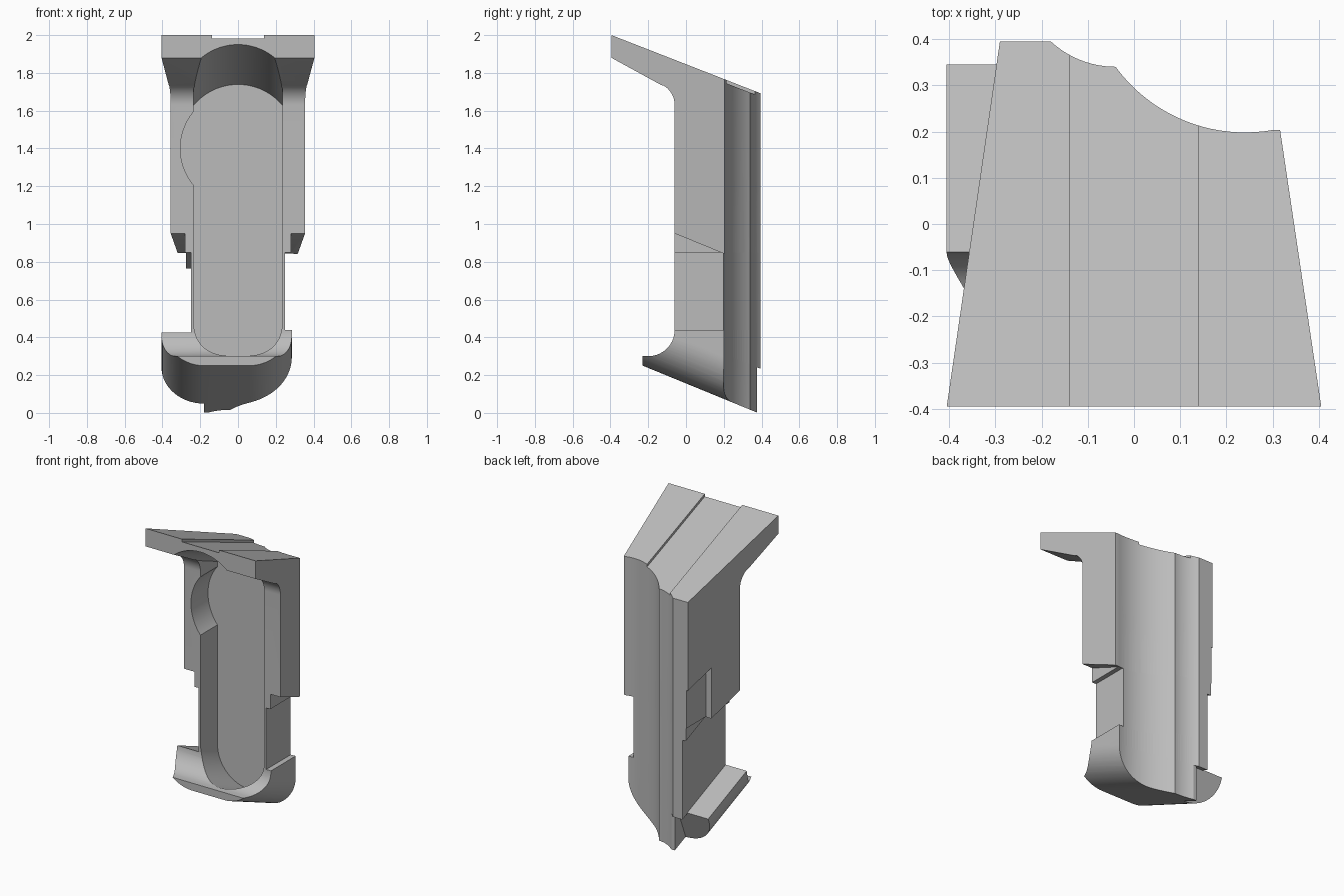
import bpy, bmesh
from math import sin, cos, radians

if "Cube" in bpy.data.objects:
    bpy.data.objects.remove(bpy.data.objects["Cube"], do_unlink=True)

SLOPE = 0.41   # tilt of the foot, pocket and step

grey = bpy.data.materials.new("plain_grey")
grey.use_nodes = True
grey.diffuse_color = (0.5, 0.5, 0.5, 1)
grey.node_tree.nodes["Principled BSDF"].inputs["Base Color"].default_value = (0.5, 0.5, 0.5, 1)


def arc(cx, cy, r, start, end, n=20):
    """Points on a circle, angles in degrees counted from the first axis."""
    angles = [radians(start + (end - start) * i / n) for i in range(n + 1)]
    return [(cx + r * cos(a), cy + r * sin(a)) for a in angles]


def prism(name, pts, axis, lo, hi, slope=0.0):
    """Extrude a flat outline along an axis; slope lowers z as y grows."""
    place = {"x": lambda p, t: (t, p[0], p[1]),
             "y": lambda p, t: (p[0], t, p[1] - slope * t),
             "z": lambda p, t: (p[0], p[1], t)}[axis]
    bm = bmesh.new()
    a, b = [[bm.verts.new(place(p, t)) for p in pts] for t in (lo, hi)]
    bm.faces.new(a)
    bm.faces.new(b[::-1])
    for i in range(len(pts)):
        j = (i + 1) % len(pts)
        bm.faces.new((a[i], b[i], b[j], a[j]))
    bmesh.ops.recalc_face_normals(bm, faces=bm.faces)
    mesh = bpy.data.meshes.new(name)
    bm.to_mesh(mesh)
    bm.free()
    mesh.materials.append(grey)
    obj = bpy.data.objects.new(name, mesh)
    bpy.context.collection.objects.link(obj)
    return obj


def combine(obj, other, operation):
    """Apply an exact boolean and discard the second object."""
    mod = obj.modifiers.new("cut", "BOOLEAN")
    mod.operation, mod.object, mod.solver = operation, other, "EXACT"
    bpy.context.view_layer.objects.active = obj
    bpy.ops.object.modifier_apply(modifier=mod.name)
    bpy.data.objects.remove(other, do_unlink=True)


def box_outline(a0, a1, b0, b1):
    return [(a0, b0), (a1, b0), (a1, b1), (a0, b1)]


def plan():
    """Tapered plan with two scooped hollows along the back."""
    pts = [(-0.405, -0.395), (0.405, -0.395), (0.316, 0.203)]
    pts += arc(0.24, 0.545, 0.347, 280, 216.2)
    pts += arc(-0.04, 0.546, 0.206, 268, 227.2, 10)
    pts += [(-0.29, 0.395)]
    return prism("plan_helper", pts, "z", -0.2, 2.2)


# Wide upper body with the overhanging sloped top
side = [(-0.395, 2.0), (-0.395, 1.88), (-0.13, 1.735)]
side += arc(-0.18, 1.63, 0.12, 58, 0, 12)
side += [(-0.06, 0.95), (0.42, 0.95 - SLOPE * 0.48), (0.42, 1.682)]
body = prism("shell_body", side, "x", -0.5, 0.5)
combine(body, plan(), "INTERSECT")

# Shallow channel along the middle of the top
channel = [(-0.5, 2.023), (0.5, 1.633), (0.5, 2.3), (-0.5, 2.3)]
combine(body, prism("top_channel", channel, "x", -0.138, 0.138), "DIFFERENCE")

# Shallow recess at the back of one side
recess = [(0.19, 0.6), (0.6, 0.6), (0.6, 1.02), (0.19, 1.185)]
combine(body, prism("side_recess", recess, "x", -0.5, -0.275), "DIFFERENCE")

# Narrow lower column and the small step above it
column_side = [(-0.06, 0.42), (0.42, 0.42 - SLOPE * 0.48), (0.42, 1.2), (-0.06, 1.2)]
column = prism("column", column_side, "x", -0.25, 0.25)
combine(column, plan(), "INTERSECT")
step = prism("step", box_outline(-0.06, 0.42, 0.85, 1.3), "x", -0.28, 0.28)
combine(step, plan(), "INTERSECT")

# Foot: rounded outline swept down the slope, scooped on the front
BASE = 0.156
scoop = [(-0.23, -0.2), (-0.23, 0.3)] + arc(-0.2, 0.44, 0.14, 270, 360, 14)

outline = [(-0.18, BASE)] + arc(0.06, BASE + 0.225, 0.225, 270, 360) + [(0.285, 0.9), (-0.18, 0.9)]
foot = prism("foot", outline, "y", -0.5, 0.5, SLOPE)
combine(foot, prism("foot_side", scoop + [(0.375, 0.44), (0.375, -0.2)], "x", -0.6, 0.6), "INTERSECT")
combine(foot, plan(), "INTERSECT")

outline = [(-0.12, BASE)] + arc(-0.18, BASE + 0.225, 0.225, 270, 180)
outline += [(-0.405, BASE + 0.245), (-0.12, BASE + 0.245)]
wing = prism("foot_wing", outline, "y", -0.5, 0.5, SLOPE)
wing_side = scoop + [(0.345, 0.44), (0.345, 0.26), (0.16, -0.2)]
combine(wing, prism("wing_side", wing_side, "x", -0.6, 0.6), "INTERSECT")

for part in (step, column, foot, wing):
    combine(body, part, "UNION")

# Deep front pocket: round bottom, domed top, tilted walls
pocket = arc(0, 0.457, 0.235, 180, 360, 32) + arc(0, 1.483, 0.305, 39.6, 140.4, 24)
combine(body, prism("pocket", pocket, "y", -0.7, 0.12, SLOPE), "DIFFERENCE")

# Round bulge on one pocket wall
bulge = arc(0, 1.4, 0.305, 130, 230, 30)
combine(body, prism("pocket_bulge", bulge, "y", -0.2, 0.1195), "DIFFERENCE")

# Shading
bpy.ops.object.select_all(action="DESELECT")
body.select_set(True)
bpy.context.view_layer.objects.active = body
bpy.ops.object.shade_smooth_by_angle(angle=radians(25))
